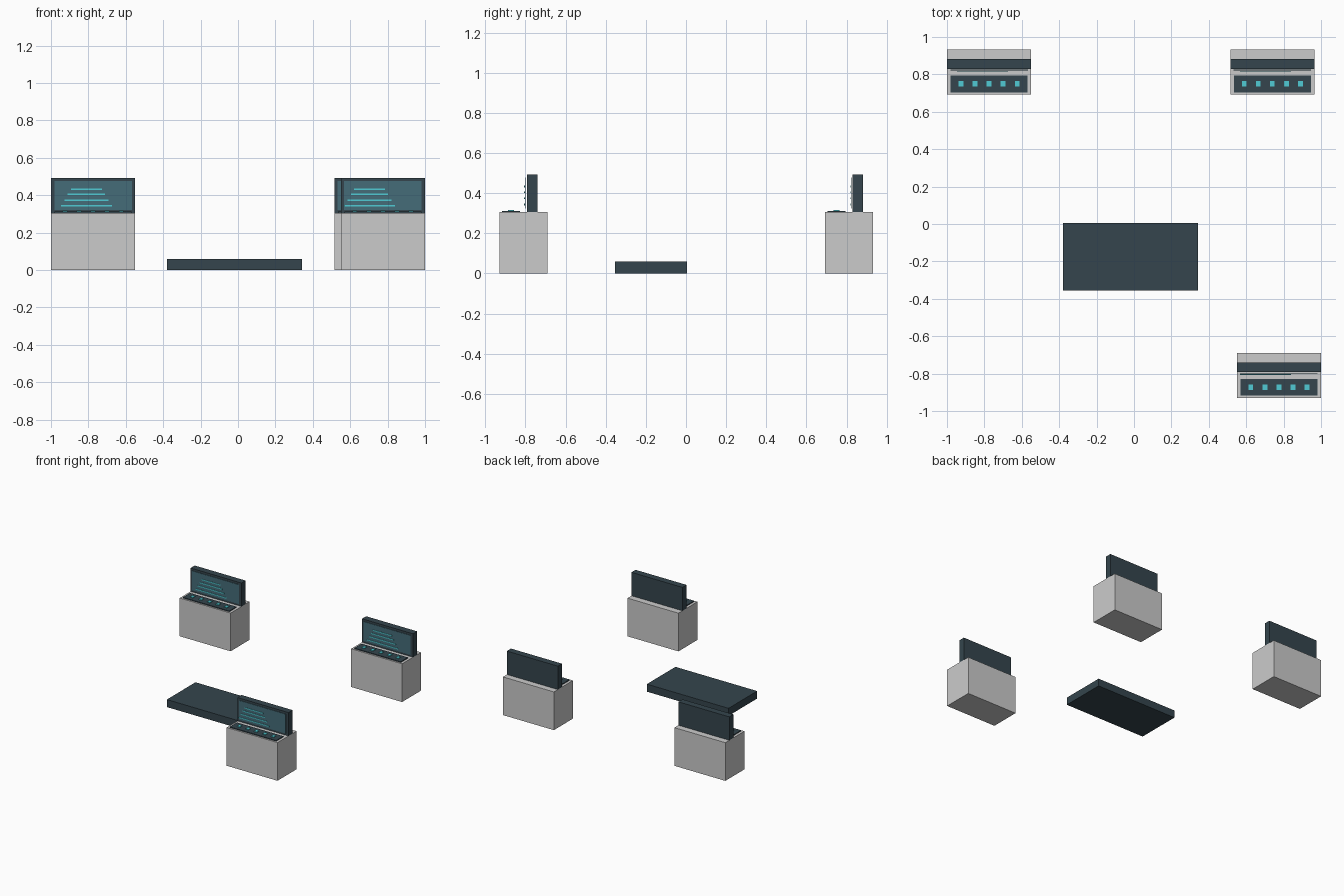
import bpy, bmesh
from mathutils import Matrix, Vector

if "Cube" in bpy.data.objects:
    bpy.data.objects.remove(bpy.data.objects["Cube"])


def material(name, rgb):
    m = bpy.data.materials.new(name)
    m.diffuse_color = (*rgb, 1)
    m.use_nodes = True
    m.node_tree.nodes["Principled BSDF"].inputs["Base Color"].default_value = m.diffuse_color
    return m


DARK = material("dark_slate", (0.035, 0.06, 0.075))
GLASS = material("screen_teal", (0.06, 0.15, 0.19))
GLOW = material("glow_cyan", (0.08, 0.6, 0.66))


def boxes(name, extents, mat=None):
    """One object from boxes given as (x0, x1, y0, y1, z0, z1)."""
    bm = bmesh.new()
    for x0, x1, y0, y1, z0, z1 in extents:
        centre = Vector(((x0 + x1) / 2, (y0 + y1) / 2, (z0 + z1) / 2))
        size = Matrix.Diagonal((x1 - x0, y1 - y0, z1 - z0, 1))
        bmesh.ops.create_cube(bm, size=1, matrix=Matrix.Translation(centre) @ size)
    mesh = bpy.data.meshes.new(name)
    bm.to_mesh(mesh)
    bm.free()
    obj = bpy.data.objects.new(name, mesh)
    bpy.context.collection.objects.link(obj)
    if mat:
        mesh.materials.append(mat)
    return obj


def console(label, cx, cy, text_shift):
    parts = [
        # cabinet and upright display
        boxes(label + "_cabinet", [(-.225, .225, -.12, .12, 0, .305)]),
        boxes(label + "_display_housing", [(-.225, .225, .018, .07, .305, .492)], DARK),
        boxes(label + "_screen", [(-.207, .207, .01, .013, .322, .477)], GLASS),
        # glowing readout lines, longer towards the bottom
        boxes(label + "_readout_lines",
              [(text_shift - w / 2, text_shift + w / 2, .004, .007, z - .004, z + .004)
               for w, z in ((.166, .433), (.2, .404), (.235, .374), (.273, .343))], GLOW),
        # control panel with five buttons
        boxes(label + "_control_panel", [(-.205, .205, -.108, -.018, .303, .312)], DARK),
        boxes(label + "_buttons",
              [(i * .075 - .0125, i * .075 + .0125, -.077, -.047, .31, .317)
               for i in range(-2, 3)], GLOW),
    ]
    for p in parts:
        p.location = (cx, cy, 0)


console("back_left_console", -.775, .812, -.036)
console("back_right_console", .74, .812, -.036)
console("front_right_console", .775, -.81, -.072)

# low central platform
boxes("platform", [(-.38, .342, -.355, .006, 0, .06)], DARK)
